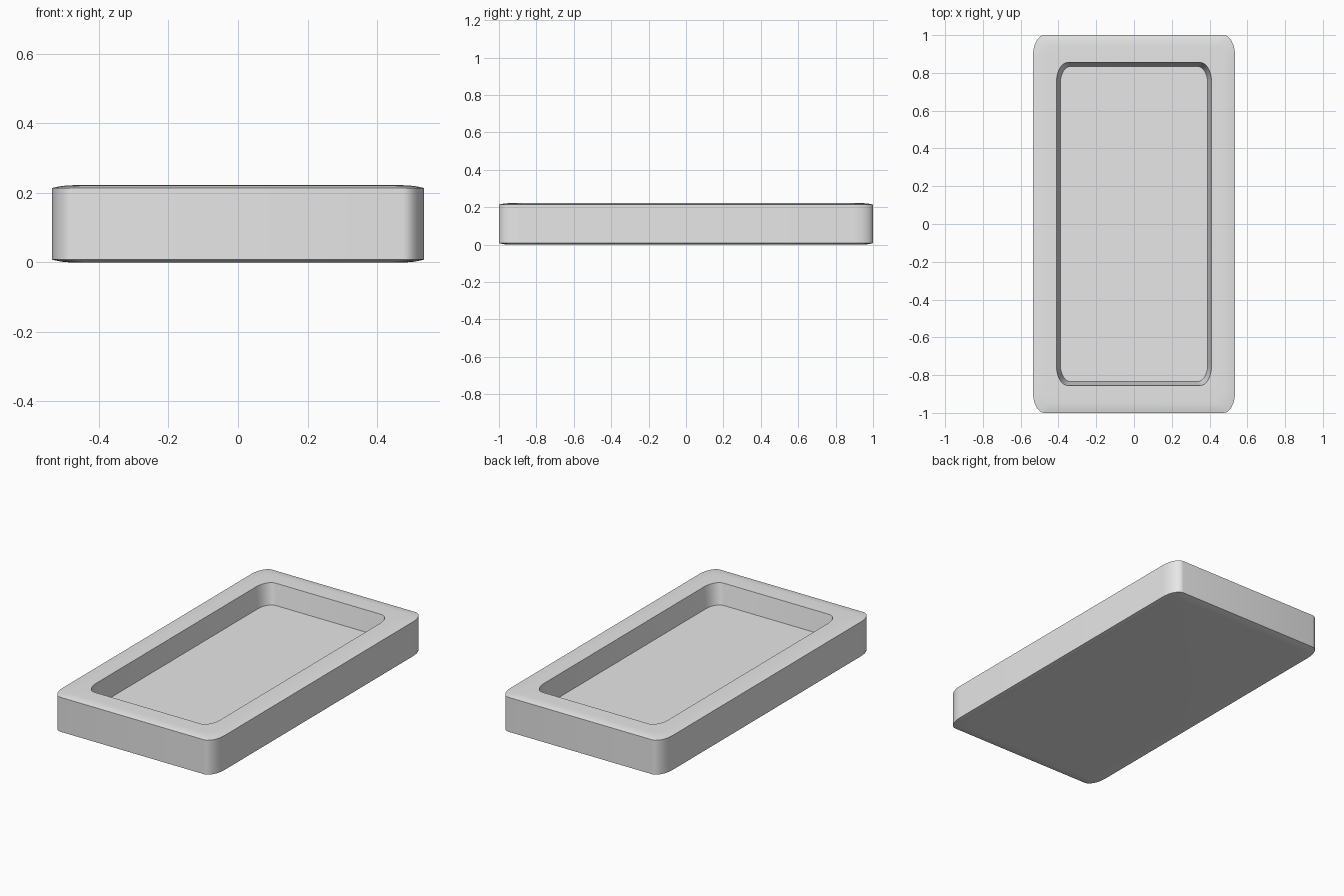
import bpy, bmesh, math

if "Cube" in bpy.data.objects:
    bpy.data.objects.remove(bpy.data.objects["Cube"])

SEG = 10  # steps per rounded corner


def ring(bm, inset_x, inset_y, z, hx=0.535, hy=1.0, rx=0.06, ry=0.11):
    """Rounded rectangle loop with elliptical corners, shrunk by the insets."""
    hx, hy = hx - inset_x, hy - inset_y
    verts = []
    for k, (sx, sy) in enumerate([(1, 1), (-1, 1), (-1, -1), (1, -1)]):
        for i in range(SEG + 1):
            a = math.pi / 2 * (k + i / SEG)
            verts.append(bm.verts.new((sx * (hx - rx) + rx * math.cos(a),
                                       sy * (hy - ry) + ry * math.sin(a), z)))
    return verts


grey = bpy.data.materials.new("light grey")
grey.diffuse_color = (0.8, 0.8, 0.8, 1)
grey.use_nodes = True
grey.node_tree.nodes["Principled BSDF"].inputs["Base Color"].default_value = grey.diffuse_color

bm = bmesh.new()
H, DROP = 0.222, 0.008
crown = [(0.06 * t, DROP * (1 - t) ** 2) for t in (0, 0.25, 0.5, 0.75, 1)]

# Crowned underside, outer wall, crowned rim
rings = [ring(bm, w, w, d) for w, d in reversed(crown)]
rings += [ring(bm, w, w, H - d) for w, d in crown]
# Tapered recess wall down to the floor
rings.append(ring(bm, 0, 0, H, 0.41, 0.855, 0.06, 0.10))
rings.append(ring(bm, 0, 0, 0.10, 0.39, 0.835, 0.055, 0.09))

n = len(rings[0])
for a, b in zip(rings, rings[1:]):
    for i in range(n):
        j = (i + 1) % n
        bm.faces.new((a[i], a[j], b[j], b[i]))
bm.faces.new(list(reversed(rings[0])))  # underside
bm.faces.new(rings[-1])                 # recess floor
bmesh.ops.recalc_face_normals(bm, faces=bm.faces[:])

mesh = bpy.data.meshes.new("tray")
bm.to_mesh(mesh)
bm.free()
mesh.materials.append(grey)
tray = bpy.data.objects.new("tray", mesh)
bpy.context.collection.objects.link(tray)
bpy.context.view_layer.objects.active = tray
tray.select_set(True)
bpy.ops.object.shade_smooth_by_angle(angle=math.radians(30))
